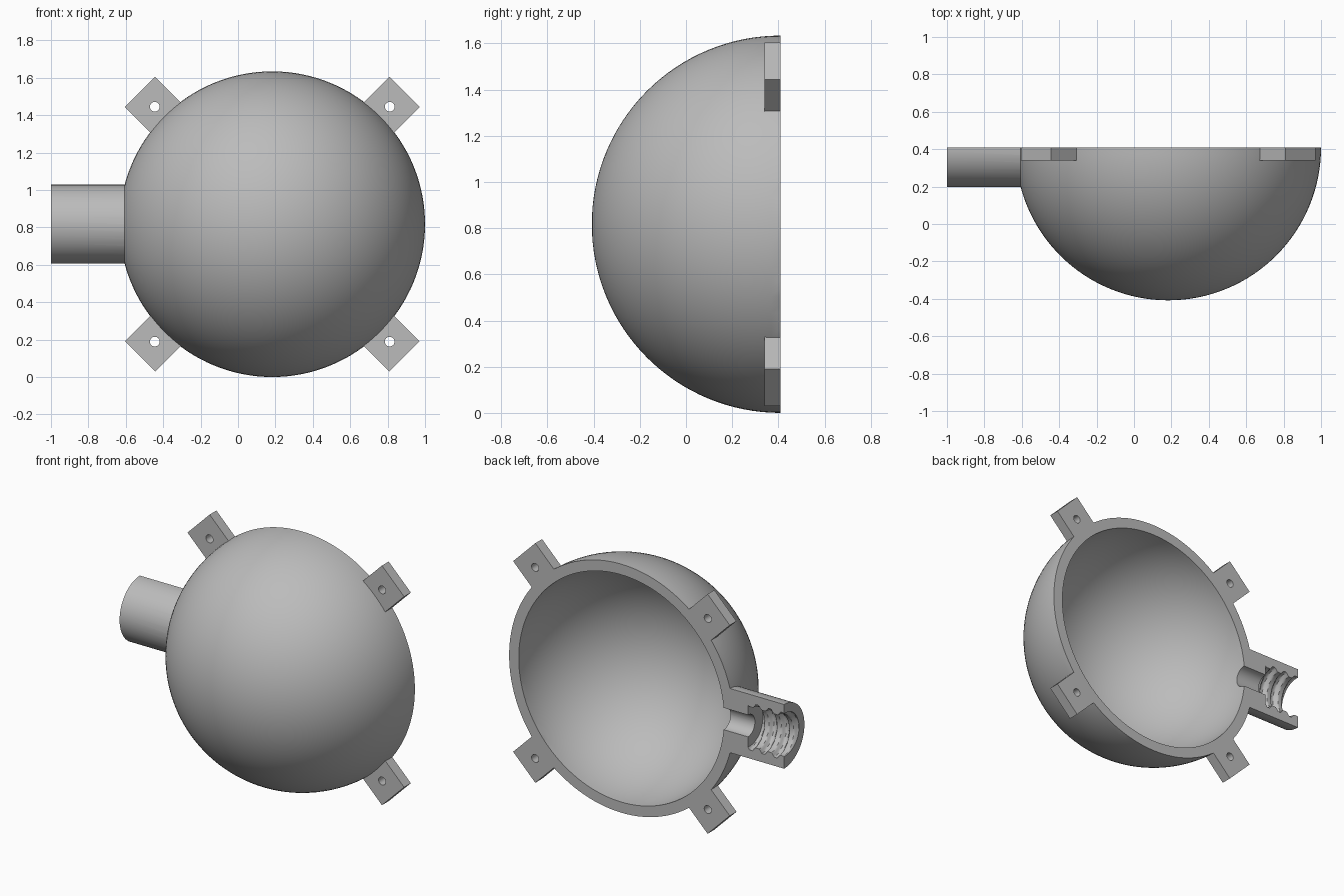
import bpy, bmesh, math
from mathutils import Matrix, Vector

if "Cube" in bpy.data.objects:
    bpy.data.objects.remove(bpy.data.objects["Cube"])

CENTRE = Vector((0.183, 0.409, 0.817))    # centre of the open rim
OUTER, INNER = 0.817, 0.747
NECK_R, NECK_END = 0.211, -1.0

grey = bpy.data.materials.new("plain grey")
grey.use_nodes = True
grey.diffuse_color = (0.5, 0.5, 0.5, 1)
grey.node_tree.nodes["Principled BSDF"].inputs["Base Color"].default_value = (0.5, 0.5, 0.5, 1)


def finish(name, bm):
    bmesh.ops.recalc_face_normals(bm, faces=bm.faces)
    mesh = bpy.data.meshes.new(name)
    bm.to_mesh(mesh)
    bm.free()
    mesh.materials.append(grey)
    obj = bpy.data.objects.new(name, mesh)
    bpy.context.collection.objects.link(obj)
    return obj


def ball(name, radius):
    bm = bmesh.new()
    turn = Matrix.Translation(CENTRE) @ Matrix.Rotation(math.pi / 2, 4, 'X')
    bmesh.ops.create_uvsphere(bm, u_segments=128, v_segments=64, radius=radius, matrix=turn)
    return finish(name, bm)


def rod(name, radius, length, place, sides=64):
    bm = bmesh.new()
    bmesh.ops.create_cone(bm, cap_ends=True, segments=sides, radius1=radius,
                          radius2=radius, depth=length, matrix=place)
    return finish(name, bm)


def block(name, size, place):
    bm = bmesh.new()
    bmesh.ops.create_cube(bm, size=1, matrix=place @ Matrix.Diagonal((*size, 1)))
    return finish(name, bm)


def neck_rod(name, radius, x0, x1):
    place = Matrix.Translation(((x0 + x1) / 2, CENTRE.y, CENTRE.z))
    return rod(name, radius, x1 - x0, place @ Matrix.Rotation(math.pi / 2, 4, 'Y'))


def threaded_bore(name, x0, x1, minor, major, pitch, steps=48, sides=64):
    """Closed tube whose radius follows a helical thread."""
    bm = bmesh.new()
    rings = []
    for i in range(steps + 1):
        x = x0 + (x1 - x0) * i / steps
        ring = []
        for j in range(sides):
            a = math.tau * j / sides
            phase = ((x - x0) / pitch + j / sides) % 1
            wave = min(1, max(0, 1.6 - abs(phase - 0.5) * 5))
            r = minor + (major - minor) * wave
            ring.append(bm.verts.new((x, CENTRE.y + r * math.cos(a), CENTRE.z + r * math.sin(a))))
        rings.append(ring)
    for a, b in zip(rings, rings[1:]):
        for j in range(sides):
            k = (j + 1) % sides
            bm.faces.new((a[j], a[k], b[k], b[j]))
    bm.faces.new(rings[0])
    bm.faces.new(rings[-1])
    bmesh.ops.triangulate(bm, faces=bm.faces)
    return finish(name, bm)


# Dome, neck and four screw tabs
shell = ball("half_shell", OUTER)
additions = [neck_rod("neck", NECK_R, NECK_END, CENTRE.x - 0.7)]
cuts = [ball("hollow", INNER)]
for i in range(4):
    turn = Matrix.Translation(CENTRE) @ Matrix.Rotation(math.radians(45 + 90 * i), 4, 'Y')
    additions.append(block("screw_tab", (0.23, 0.14, 0.228), turn @ Matrix.Translation((0.885, 0, 0))))
    hole = turn @ Matrix.Translation((0.888, 0, 0)) @ Matrix.Rotation(math.pi / 2, 4, 'X')
    cuts.append(rod("screw_hole", 0.026, 0.4, hole, 32))

# Narrow passage, threaded socket and the flat parting plane
cuts.append(neck_rod("passage", 0.072, -0.78, -0.4))
cuts.append(threaded_bore("threaded_socket", -0.737, -1.04, 0.13, 0.155, 0.09))
cuts.append(block("parting_plane", (4, 2, 4), Matrix.Translation(CENTRE + Vector((0, 1, 0)))))

for operation, parts in (('UNION', additions), ('DIFFERENCE', cuts)):
    for part in parts:
        part.hide_render = True
        mod = shell.modifiers.new(part.name, 'BOOLEAN')
        mod.operation, mod.object, mod.solver = operation, part, 'EXACT'

# Bake the cuts and remove the helpers
bpy.context.view_layer.update()
baked = bpy.data.meshes.new_from_object(shell.evaluated_get(bpy.context.evaluated_depsgraph_get()))
shell.modifiers.clear()
shell.data = baked
for part in additions + cuts:
    bpy.data.objects.remove(part)

for obj in bpy.context.selected_objects:
    obj.select_set(False)
shell.select_set(True)
bpy.context.view_layer.objects.active = shell
bpy.ops.object.shade_smooth_by_angle(angle=math.radians(30))
